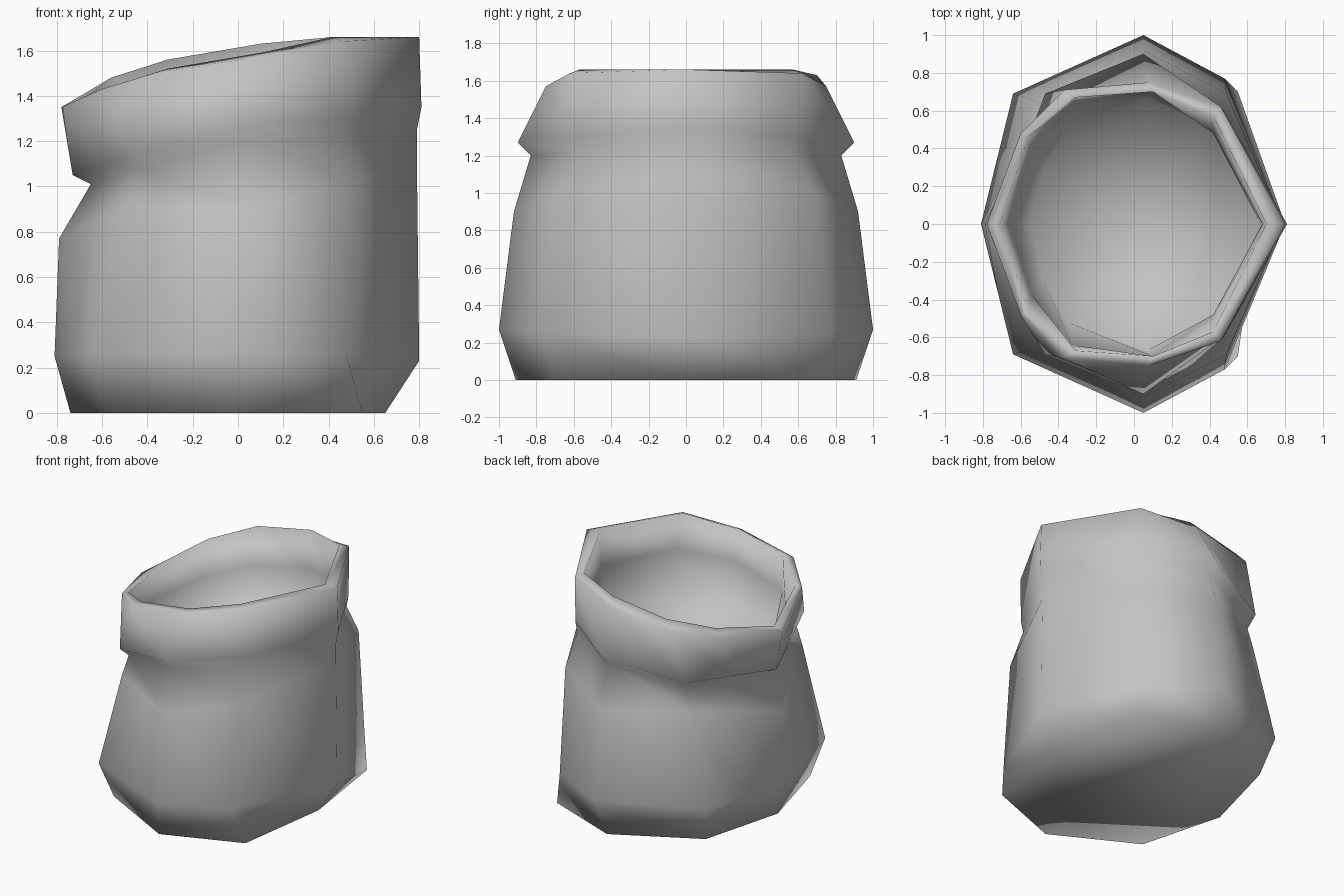
import bpy
import bmesh
from mathutils import Vector

default_cube = bpy.data.objects.get("Cube")
if default_cube:
    bpy.data.objects.remove(default_cube, do_unlink=True)


def make_material(name, colour):
    material = bpy.data.materials.new(name)
    material.use_nodes = True
    material.diffuse_color = colour
    shader = material.node_tree.nodes["Principled BSDF"]
    shader.inputs["Base Color"].default_value = colour
    shader.inputs["Roughness"].default_value = 0.8
    return material


def half_ring(low_side, shoulder, middle, corner, high_side, bulge=0.0):
    """Half outline from the low side to the high side, with an extra side point."""
    points = [Vector(p) for p in (low_side, shoulder, middle, corner, high_side)]
    extra = (points[0] + points[1]) / 2
    extra += Vector((-bulge, bulge, 0))
    points.insert(1, extra)
    return points


def full_ring(half, back_lift=0.0):
    """Mirror a half outline in y; back_lift raises the middle of the back."""
    back = [p.copy() for p in half]
    for p in back[1:4]:
        p.z += back_lift
    front = [Vector((p.x, -p.y, p.z)) for p in half[1:-1]]
    return back + front[::-1]


# Sack body, from the base up to the crease under the cuff
body = [
    half_ring((-.74, 0, 0), (-.58, .6, 0), (0, .91, 0), (.55, .7, 0), (.65, 0, 0)),
    half_ring((-.81, 0, .25), (-.64, .69, .26), (.05, 1, .27), (.48, .77, .25), (.8, 0, .23)),
    half_ring((-.79, 0, .77), (-.49, .64, .92), (.05, .92, .9), (.49, .69, 1), (.79, 0, 1.1)),
    half_ring((-.65, 0, 1.01), (-.44, .63, 1.08), (.05, .83, 1.2), (.47, .58, 1.22), (.79, 0, 1.25)),
]

# Folded cuff: its overhanging lower edge, then the outer and inner rim
cuff_edge = half_ring((-.73, 0, 1.05), (-.47, .69, 1.14), (.05, .9, 1.27),
                      (.48, .59, 1.3), (.81, 0, 1.35))
rim_outer = [Vector(p) for p in (
    (-.78, 0, 1.35), (-.6, .48, 1.43), (-.37, .71, 1.5),
    (.08, .75, 1.57), (.46, .62, 1.64), (.8, 0, 1.66))]
rim_inner = [Vector(p) for p in (
    (-.71, 0, 1.36), (-.56, .46, 1.44), (-.31, .67, 1.52),
    (.1, .7, 1.59), (.42, .57, 1.66), (.7, 0, 1.66))]

# Bowl inside the mouth: the lip below the rim, then the edge of its floor
bowl_lip = half_ring((-.66, 0, 1.2), (-.33, .64, 1.28), (.1, .7, 1.35),
                     (.42, .48, 1.44), (.68, 0, 1.42), 0.05)
bowl_floor = half_ring((-.55, 0, 1.02), (-.35, .52, 1.03), (.07, .67, 1.06),
                       (.42, .5, 1.08), (.67, 0, 1.1), 0.03)

rings = [full_ring(half) for half in body + [cuff_edge, rim_outer]]
rings.append(full_ring(rim_inner, back_lift=0.04))
rings += [full_ring(bowl_lip), full_ring(bowl_floor)]

# Join the outlines into one closed shell
bm = bmesh.new()
loops = [[bm.verts.new(p) for p in ring] for ring in rings]
for lower, upper in zip(loops, loops[1:]):
    count = len(lower)
    for i in range(count):
        j = (i + 1) % count
        bm.faces.new((lower[i], lower[j], upper[j], upper[i]))

# Flat base, and a bowl floor that dips to its centre
bm.faces.new(loops[0])
floor_centre = bm.verts.new((0, 0, 0.95))
floor_edge = loops[-1]
for a, b in zip(floor_edge, floor_edge[1:] + floor_edge[:1]):
    bm.faces.new((a, b, floor_centre))

bmesh.ops.recalc_face_normals(bm, faces=bm.faces)
for face in bm.faces:
    face.smooth = True

mesh = bpy.data.meshes.new("open_sack")
bm.to_mesh(mesh)
bm.free()
mesh.materials.append(make_material("plain grey cloth", (0.55, 0.55, 0.55, 1)))
sack = bpy.data.objects.new("open_sack", mesh)
bpy.context.collection.objects.link(sack)
